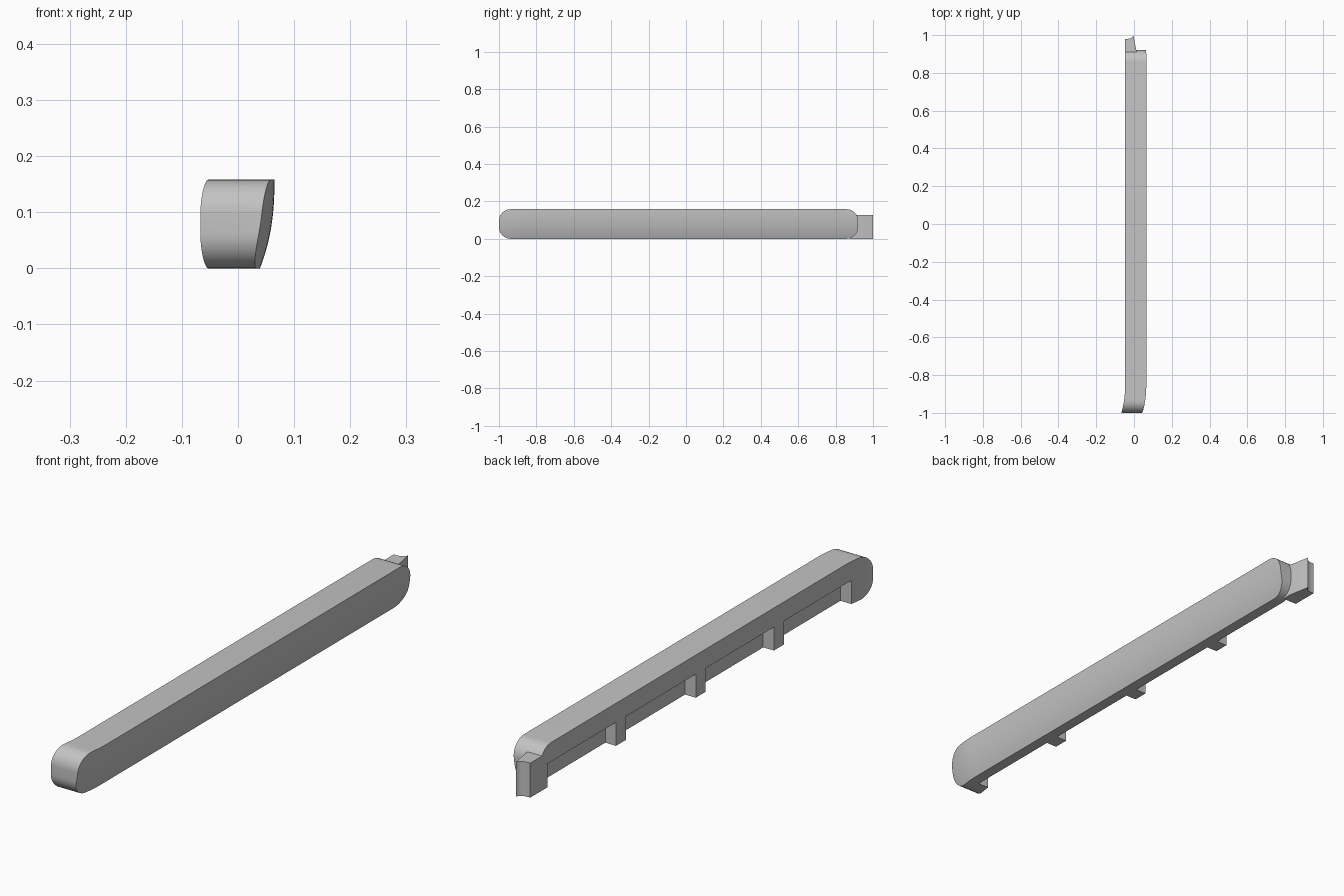
import bpy, bmesh, math

cube = bpy.data.objects.get("Cube")
if cube:
    bpy.data.objects.remove(cube, do_unlink=True)

grey = bpy.data.materials.new("plain grey")
grey.use_nodes = True
colour = (0.55, 0.55, 0.55, 1)
grey.diffuse_color = colour
grey.node_tree.nodes["Principled BSDF"].inputs["Base Color"].default_value = colour

HEIGHT, INNER, OUTER = 0.158, -0.047, 0.065
FRONT, BACK, RADIUS = -1.0, 0.92, 0.062
BEND = -0.86


def make_object(name, bm):
    bmesh.ops.recalc_face_normals(bm, faces=bm.faces)
    mesh = bpy.data.meshes.new(name)
    bm.to_mesh(mesh)
    bm.free()
    obj = bpy.data.objects.new(name, mesh)
    bpy.context.collection.objects.link(obj)
    mesh.materials.append(grey)
    return obj


def prism(name, outline, z0, z1):
    bm = bmesh.new()
    face = bm.faces.new([bm.verts.new((x, y, z0)) for x, y in outline])
    top = bmesh.ops.extrude_face_region(bm, geom=[face])["geom"]
    bmesh.ops.translate(bm, vec=(0, 0, z1 - z0),
                        verts=[v for v in top if isinstance(v, bmesh.types.BMVert)])
    return make_object(name, bm)


def finish(obj, angle):
    bpy.ops.object.select_all(action="DESELECT")
    obj.select_set(True)
    bpy.context.view_layer.objects.active = obj
    bpy.ops.object.shade_smooth_by_angle(angle=math.radians(angle))


def side_shift(y):
    # The front end sweeps gently sideways
    t = max(0, (BEND - y) / (BEND - FRONT))
    return -0.02 * t ** 2


def section(y, inset):
    # Cross-section: flat inner side, outer side curving in at the bottom
    low, high, rows = inset, HEIGHT - inset, 12
    dx = side_shift(y)
    loop = [(INNER + dx, y, high), (INNER + dx, y, low)]
    for i in range(rows + 1):
        z = low + (high - low) * i / rows
        curve = 0.026 * ((HEIGHT - z) / HEIGHT) ** 2.4
        loop.append((OUTER - curve + dx, y, z))
    return loop


# Stations along the bar, with rounded corners at both ends
steps = 10
arc = [(RADIUS * (1 - math.sin(a)), RADIUS * (1 - math.cos(a)))
       for a in (math.pi / 2 * (1 - i / steps) for i in range(steps + 1))]
stations = [(FRONT + d, RADIUS - RADIUS * math.cos(math.asin(1 - d / RADIUS)))
            for d, _ in arc]
stations = [(FRONT + d, inset) for d, inset in
            [(RADIUS * (1 - math.cos(t)), RADIUS * (1 - math.sin(t)))
             for t in (math.pi / 2 * i / steps for i in range(steps + 1))]]
back_end = [(BACK - (y - FRONT), inset) for y, inset in reversed(stations)]
sweep = [(FRONT + RADIUS + (BEND - FRONT - RADIUS) * i / 5, 0) for i in range(1, 6)]

# Main bar
bm = bmesh.new()
rings = [[bm.verts.new(p) for p in section(y, inset)]
         for y, inset in stations + sweep + back_end]
for a, b in zip(rings, rings[1:]):
    for i in range(len(a)):
        j = (i + 1) % len(a)
        bm.faces.new((a[i], a[j], b[j], b[i]))
bm.faces.new(rings[0])
bm.faces.new(rings[-1])
bar = make_object("main_bar", bm)

# Pockets on the inner side, leaving ribs between them
for y0, y1 in [(-0.90, -0.506), (-0.448, -0.047), (0.01, 0.42), (0.477, 0.878)]:
    cutter = prism("pocket_cutter",
                   [(-0.2, y0), (-0.003, y0), (-0.003, y1), (-0.2, y1)], -0.1, 0.087)
    cutter.hide_render = True
    cut = bar.modifiers.new("pocket", "BOOLEAN")
    cut.operation = "DIFFERENCE"
    cut.solver = "EXACT"
    cut.object = cutter
    bpy.context.view_layer.objects.active = bar
    bpy.ops.object.modifier_apply(modifier=cut.name)
    bpy.data.objects.remove(cutter, do_unlink=True)
finish(bar, 28)

# Hooked tab at the back end
tab = prism("back_tab",
            [(INNER, 0.878), (INNER, 0.98), (-0.032, 0.98), (-0.022, 0.982),
             (-0.013, 0.986), (-0.007, 0.992), (-0.003, 1.0),
             (0.012, 0.92), (0.012, 0.878)], 0, 0.128)
finish(tab, 28)
